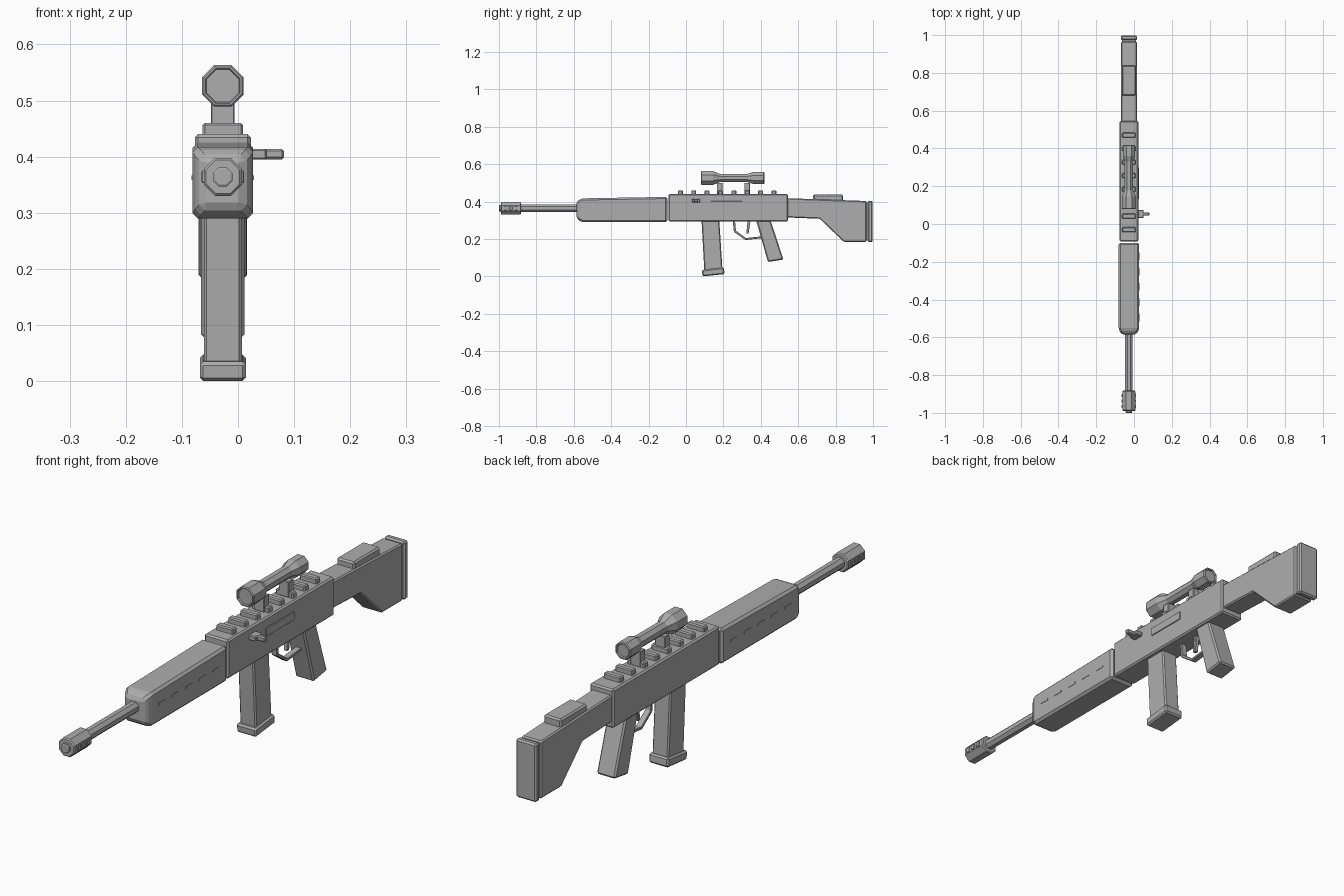
import bpy, bmesh, math

if "Cube" in bpy.data.objects:
    bpy.data.objects.remove(bpy.data.objects["Cube"], do_unlink=True)

CX = -0.027  # centre plane of the body

mat = bpy.data.materials.new("plain_grey")
mat.use_nodes = True
grey = (0.42, 0.42, 0.42, 1)
mat.diffuse_color = grey
mat.node_tree.nodes["Principled BSDF"].inputs["Base Color"].default_value = grey


def finish(name, bm, bevel=0.0, segments=1):
    bmesh.ops.recalc_face_normals(bm, faces=bm.faces)
    mesh = bpy.data.meshes.new(name)
    bm.to_mesh(mesh)
    bm.free()
    mesh.materials.append(mat)
    obj = bpy.data.objects.new(name, mesh)
    bpy.context.collection.objects.link(obj)
    if bevel:
        mod = obj.modifiers.new("bevel", "BEVEL")
        mod.width, mod.segments, mod.limit_method = bevel, segments, "ANGLE"
    return obj


def prism(name, profile, half, bevel=0.004, cx=CX, segments=1):
    """Side profile of (y, z) points given thickness along x."""
    bm = bmesh.new()
    face = bm.faces.new([bm.verts.new((cx - half, y, z)) for y, z in profile])
    ext = bmesh.ops.extrude_face_region(bm, geom=[face])["geom"]
    moved = [v for v in ext if isinstance(v, bmesh.types.BMVert)]
    bmesh.ops.translate(bm, verts=moved, vec=(2 * half, 0, 0))
    return finish(name, bm, bevel, segments)


def box(name, y0, y1, z0, z1, half, bevel=0.004, cx=CX):
    return prism(name, [(y0, z0), (y1, z0), (y1, z1), (y0, z1)], half, bevel, cx)


def lathe(name, profile, z):
    """Octagonal turned part along y from (y, radius) points."""
    bm = bmesh.new()
    rings = []
    for y, r in profile:
        angles = [math.pi / 8 + i * math.pi / 4 for i in range(8)]
        r /= math.cos(math.pi / 8)
        rings.append([bm.verts.new((CX + r * math.cos(a), y, z + r * math.sin(a)))
                      for a in angles])
    for a, b in zip(rings, rings[1:]):
        for i in range(8):
            j = (i + 1) % 8
            bm.faces.new((a[i], a[j], b[j], b[i]))
    bm.faces.new(rings[0])
    bm.faces.new(rings[-1])
    return finish(name, bm)


# Receiver and fore-end
box("receiver", -0.093, 0.545, 0.293, 0.44, 0.05, 0.006)
prism("handguard", [(-0.585, 0.29), (-0.1, 0.29), (-0.1, 0.425), (-0.585, 0.417)],
      0.054, 0.009)
front = bpy.data.objects["handguard"]
for v in front.data.vertices:  # pull in the nose so the front corners slope
    if v.co.y < -0.5:
        v.co.y = -0.56
bm = bmesh.new()
bm.from_mesh(front.data)
bm.faces.ensure_lookup_table()
nose = min(bm.faces, key=lambda f: f.calc_center_median().y)
ext = bmesh.ops.extrude_face_region(bm, geom=[nose])["geom"]
for v in (e for e in ext if isinstance(e, bmesh.types.BMVert)):
    v.co.y = -0.585
    v.co.x = CX + (v.co.x - CX) * 0.7
    v.co.z = 0.355 + (v.co.z - 0.355) * 0.7
bmesh.ops.delete(bm, geom=[nose] if nose.is_valid else [], context="FACES")
bmesh.ops.recalc_face_normals(bm, faces=bm.faces)
bm.to_mesh(front.data)
bm.free()
for i in range(5):
    y = -0.495 + 0.081 * i
    box("handguard_slot", y - 0.02, y + 0.02, 0.358, 0.366, 0.0555, 0)

# Barrel and muzzle
lathe("barrel", [(-0.9, 0.02), (-0.56, 0.02)], 0.364)
lathe("muzzle", [(-0.99, 0.017), (-0.99, 0.03), (-0.986, 0.034),
                 (-0.886, 0.034), (-0.882, 0.03)], 0.364)
lathe("muzzle_tip", [(-1.0, 0.014), (-0.998, 0.017), (-0.98, 0.017)], 0.364)
for y in (-0.965, -0.937, -0.909):
    box("muzzle_port", y - 0.009, y + 0.009, 0.353, 0.375, 0.038, 0.002)

# Top rail and scope
for i in range(8):
    y = -0.03 + 0.0715 * i
    box("rail_block", y - 0.013, y + 0.013, 0.436, 0.46, 0.036)
for y in (0.18, 0.327):
    box("scope_mount", y - 0.015, y + 0.015, 0.44, 0.5, 0.021, 0.002)
lathe("scope", [(0.085, 0.029), (0.079, 0.031), (0.079, 0.034), (0.083, 0.037),
                (0.145, 0.037), (0.18, 0.022), (0.33, 0.022), (0.36, 0.032),
                (0.415, 0.032), (0.419, 0.029), (0.419, 0.025), (0.413, 0.023)], 0.526)

# Right-hand controls
box("ejection_port", 0.133, 0.3, 0.37, 0.402, 0.003, 0.001, 0.0235)
box("bolt_base", 0.032, 0.074, 0.395, 0.414, 0.015, 0.003, 0.036)
box("bolt_handle", 0.044, 0.062, 0.395, 0.414, 0.02, 0.004, 0.062)

# Magazine
prism("magazine", [(0.083, 0.3), (0.178, 0.3), (0.195, 0.035), (0.098, 0.028)], 0.034, 0.005)
prism("magazine_base", [(0.088, 0.0), (0.206, 0.012), (0.203, 0.048), (0.085, 0.034)],
      0.041, 0.006)

# Grip, trigger and guard
prism("grip", [(0.375, 0.3), (0.452, 0.3), (0.521, 0.09), (0.438, 0.077)], 0.039, 0.006)
prism("trigger", [(0.33, 0.3), (0.345, 0.3), (0.335, 0.23), (0.322, 0.23)], 0.008, 0.002)
prism("trigger_guard", [(0.25, 0.3), (0.262, 0.3), (0.267, 0.244), (0.32, 0.205),
                        (0.405, 0.214), (0.405, 0.204), (0.318, 0.194), (0.256, 0.238)],
      0.012, 0.002)

# Stock
prism("stock", [(0.54, 0.418), (0.54, 0.315), (0.715, 0.308), (0.843, 0.185),
                (0.965, 0.185), (0.965, 0.403)], 0.042, 0.005)
box("butt_spacer", 0.96, 0.975, 0.192, 0.396, 0.037, 0)
box("butt_pad", 0.973, 0.998, 0.183, 0.404, 0.043, 0.006)
box("cheek_rest", 0.68, 0.84, 0.4, 0.437, 0.037, 0.006)
